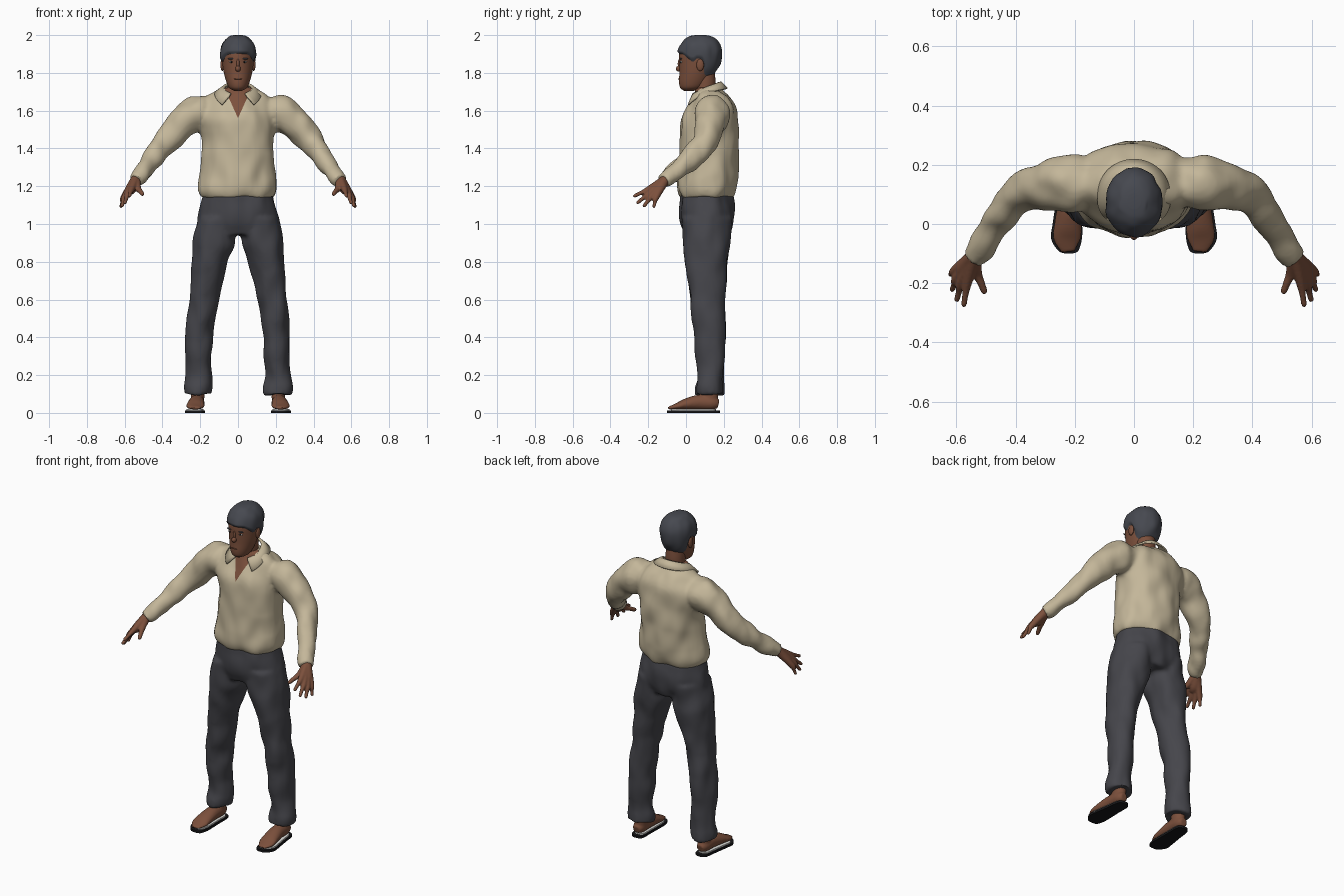
import bpy, bmesh, math
from mathutils import Vector, noise

cube = bpy.data.objects.get("Cube")
if cube:
    bpy.data.objects.remove(cube, do_unlink=True)


def material(name, *rgb):
    m = bpy.data.materials.new(name)
    m.use_nodes = True
    m.diffuse_color = (*rgb, 1)
    m.node_tree.nodes["Principled BSDF"].inputs["Base Color"].default_value = (*rgb, 1)
    return m


CREAM = material("cream cloth", 0.55, 0.47, 0.32)
CHARCOAL = material("charcoal cloth", 0.06, 0.06, 0.07)
HAIR = material("slate hair", 0.062, 0.066, 0.08)
SKIN = material("brown skin", 0.2, 0.08, 0.045)
BLACK = material("black rubber", 0.008, 0.008, 0.009)
WHITE = material("white", 0.75, 0.75, 0.72)
X, Z = Vector((1, 0, 0)), Vector((0, 0, 1))


def spline(stations, steps=5):
    """Catmull-Rom through tuples of any length."""
    p = [stations[0]] + list(stations) + [stations[-1]]
    out = []
    for i in range(1, len(p) - 2):
        for k in range(steps):
            t = k / steps
            out.append([b + 0.5 * t * (c - a + t * (2*a - 5*b + 4*c - d + t * (3*(b - c) + d - a)))
                        for a, b, c, d in zip(p[i-1], p[i], p[i+1], p[i+2])])
    return out + [list(stations[-1])]


def grid(bm, rows, closed=True, caps=True):
    """Skin rows of points; closed joins each row into a ring."""
    vs = [[bm.verts.new(p) for p in row] for row in rows]
    n = len(vs[0])
    for a, b in zip(vs, vs[1:]):
        for i in range(n if closed else n - 1):
            j = (i + 1) % n
            bm.faces.new((a[i], a[j], b[j], b[i]))
    if caps:
        bm.faces.new(vs[0][::-1])
        bm.faces.new(vs[-1])


def tube(bm, stations, side=1, axis=None, ref=X, sides=28):
    """Oval tube through (x, y, z, radius, radius); side=-1 mirrors it."""
    st = spline(stations)
    rows = []
    for i, (x, y, z, a, b) in enumerate(st):
        t = axis or (Vector(st[min(i+1, len(st)-1)][:3]) - Vector(st[max(i-1, 0)][:3])).normalized()
        u = (ref - t * ref.dot(t)).normalized()
        v = t.cross(u)
        ring = []
        for k in range(sides):
            w = math.tau * k / sides
            q = Vector((x, y, z)) + u * a * math.cos(w) + v * b * math.sin(w)
            ring.append((q.x * side, q.y, q.z))
        rows.append(ring)
    grid(bm, rows)


def finish(bm, name, *mats, voxel=0, fold=0, smooth=4):
    """Make the object; optionally fuse overlapping tubes and ruffle the cloth."""
    bmesh.ops.recalc_face_normals(bm, faces=bm.faces)
    me = bpy.data.meshes.new(name)
    bm.to_mesh(me)
    bm.free()
    ob = bpy.data.objects.new(name, me)
    bpy.context.collection.objects.link(ob)
    if voxel:
        r = ob.modifiers.new("fuse", "REMESH")
        r.mode, r.voxel_size = "VOXEL", voxel
        s = ob.modifiers.new("relax", "SMOOTH")
        s.iterations = smooth
        dg = bpy.context.evaluated_depsgraph_get()
        dg.update()
        ob.data = bpy.data.meshes.new_from_object(ob.evaluated_get(dg))
        ob.modifiers.clear()
        me = ob.data
        shift = [v.normal * fold * noise.noise(Vector((v.co.x * 13, v.co.y * 13, v.co.z * 8)))
                 for v in me.vertices]
        for v, d in zip(me.vertices, shift):
            v.co += d
    me.materials.clear()
    for m in mats:
        me.materials.append(m)
    me.shade_smooth()
    return ob


def ball(name, mat, centre, radii):
    bm = bmesh.new()
    bmesh.ops.create_uvsphere(bm, u_segments=16, v_segments=10, radius=1)
    for v in bm.verts:
        v.co = Vector(centre) + Vector(c * r for c, r in zip(v.co, radii))
    return finish(bm, name, mat)


# Shirt: torso and both sleeves fused together
bm = bmesh.new()
torso = [(1.14, .108, .195, .137), (1.18, .11, .21, .152), (1.25, .115, .2, .157),
         (1.35, .118, .19, .16), (1.45, .122, .192, .159), (1.55, .128, .208, .152),
         (1.62, .138, .205, .128), (1.67, .135, .17, .098), (1.7, .125, .12, .077), (1.725, .11, .07, .06)]
tube(bm, [(0, y, z, a, b) for z, y, a, b in torso], axis=Z, sides=40)
sleeve = [(.14, .14, 1.6, .07, .08), (.22, .14, 1.585, .093, .095), (.3, .13, 1.53, .083, .08),
          (.39, .1, 1.43, .068, .062), (.45, .03, 1.35, .058, .055), (.5, -.05, 1.28, .047, .048),
          (.545, -.118, 1.23, .038, .041)]
for s in (1, -1):
    tube(bm, sleeve, s, ref=Z)
shirt = finish(bm, "shirt", CREAM, SKIN, voxel=.011, fold=.013)

# Open neck: cut a V into the shirt front and colour it as skin
bm = bmesh.new()
bm.from_mesh(shirt.data)
tip, slope = 1.56, .45
for s in (1, -1):
    front = [f for f in bm.faces if f.calc_center_median().y < .12 and f.calc_center_median().z > tip - .03]
    geom = front + list({e for f in front for e in f.edges}) + list({v for f in front for v in f.verts})
    bmesh.ops.bisect_plane(bm, geom=geom, plane_co=(0, 0, tip), plane_no=(s, 0, -slope))
for f in bm.faces:
    c = f.calc_center_median()
    f.material_index = int(c.y < .11 and abs(c.x) < slope * (c.z - tip))
    f.smooth = True
bm.to_mesh(shirt.data)
bm.free()

# Collar: a folded band, open in front with lowered points
bm = bmesh.new()
rows = [[], [], []]
for k in range(41):
    w = math.radians(-146 + 292 * k / 40)
    sn, cs = math.sin(w), math.cos(w)
    drop = max(0, (abs(math.degrees(w)) - 85) / 61) ** 1.4
    rows[0].append((.068 * sn, .098 + .075 * cs, 1.72 + .032 * cs))
    rows[1].append((.082 * sn, .1 + .086 * cs, 1.724 + .03 * cs - .02 * drop))
    rows[2].append((.122 * sn + .03 * drop * sn, .105 + .115 * cs, 1.7 + .02 * cs - .05 * drop))
grid(bm, rows, closed=False, caps=False)
collar = finish(bm, "collar", CREAM)
sol = collar.modifiers.new("thickness", "SOLIDIFY")
sol.thickness = .009

# Trousers: hips and both legs fused together
bm = bmesh.new()
hips = [(1.165, .108, .185, .135), (1.08, .113, .205, .146), (1.0, .112, .215, .138), (.94, .11, .2, .115)]
tube(bm, [(0, y, z, a, b) for z, y, a, b in hips], axis=-Z, sides=40)
leg = [(.11, .11, 1.03, .1, .13), (.125, .108, .9, .113, .125), (.15, .108, .8, .098, .113),
       (.175, .113, .65, .084, .094), (.197, .118, .5, .075, .088), (.207, .127, .35, .07, .08),
       (.211, .13, .2, .07, .067), (.212, .127, .14, .076, .073), (.212, .127, .098, .074, .075)]
for s in (1, -1):
    tube(bm, leg, s, axis=-Z)
finish(bm, "trousers", CHARCOAL, voxel=.011, fold=.012)

# Hands: each finger runs from the wrist over its knuckle to the tip
wrist = (.54, -.105, 1.24)
fingers = [((.53, -.165, 1.19), (.503, -.235, 1.155), .013),
           ((.563, -.195, 1.185), (.576, -.28, 1.145), .011),
           ((.583, -.195, 1.163), (.6, -.262, 1.108), .011),
           ((.598, -.182, 1.148), (.616, -.226, 1.09), .011),
           ((.605, -.158, 1.142), (.622, -.172, 1.085), .01)]
for s, label in ((1, "left"), (-1, "right")):
    bm = bmesh.new()
    for knuckle, end, r in fingers:
        k, e = Vector(knuckle), Vector(end)
        tube(bm, [(*wrist, .024, .024), (*k, .017, .017), (*k.lerp(e, .5), r, r),
                  (*k.lerp(e, .9), r * .85, r * .85), (*e, r * .4, r * .4)], s, ref=X, sides=12)
    tube(bm, [(*wrist, .026, .026), (.568, -.15, 1.185, .025, .032), (.58, -.18, 1.167, .016, .024)], s, ref=Z, sides=16)
    finish(bm, label + "_hand", SKIN, voxel=.005, smooth=2)

# Feet on thin soles
foot = [(.215, .172, .045, .022, .022), (.216, .14, .052, .036, .036), (.218, .07, .056, .04, .04),
        (.223, 0, .046, .046, .03), (.226, -.05, .034, .047, .017), (.222, -.094, .025, .024, .007)]
outline = spline([(.18, .215, .012), (.16, .215, .036), (.08, .22, .043), (0, .225, .05),
                  (-.05, .228, .052), (-.09, .222, .034), (-.1, .22, .012)])
for s, label in ((1, "left"), (-1, "right")):
    bm = bmesh.new()
    tube(bm, foot, s, ref=X)
    tube(bm, [(.215, .125, .05, .036, .042), (.213, .125, .1, .036, .045), (.212, .127, .2, .045, .045)], s, axis=Z)
    finish(bm, label + "_foot", SKIN, voxel=.006)
    for name, mat, low, high, scale in (("sole", BLACK, 0, .013, 1), ("insole", WHITE, .012, .021, .85)):
        bm = bmesh.new()
        loop = [(s * (x + h * scale), y) for y, x, h in outline] + \
               [(s * (x - h * scale), y) for y, x, h in reversed(outline)]
        grid(bm, [[(x, y * scale + .04 * (1 - scale), z) for x, y in loop] for z in (low, high)])
        ob = finish(bm, label + "_" + name, mat)
        ob.data.shade_flat()

# Head shape, looked up by angle from the front and height
skull = spline([(1.705, .015, .02, .025), (1.72, .028, .046, .058), (1.75, .04, .061, .077),
                (1.8, .055, .075, .09), (1.85, .068, .083, .104), (1.9, .072, .086, .108),
                (1.94, .074, .078, .097), (1.97, .076, .056, .072), (1.985, .076, .034, .045),
                (1.99, .076, .012, .015)])


def head_point(w, z, off=0):
    for p, q in zip(skull, skull[1:]):
        if z <= q[0]:
            break
    t = max(0, min(1, (z - p[0]) / (q[0] - p[0])))
    _, y, a, b = [m + (n - m) * t for m, n in zip(p, q)]
    return Vector(((a + off) * math.sin(w), y - (b + off) * math.cos(w), z))


ANGLES = [math.tau * k / 48 for k in range(48)]
bm = bmesh.new()
grid(bm, [[head_point(w, row[0]) for w in ANGLES] for row in skull])
for co, no in (((0, .02, 1.81), (0, -.08, 1)), ((0, .115, 1.78), (0, 1, 0))):
    bmesh.ops.bisect_plane(bm, geom=bm.verts[:] + bm.edges[:] + bm.faces[:], plane_co=co, plane_no=no)
for f in bm.faces:
    c = f.calc_center_median()
    f.material_index = int(c.z < 1.81 + .08 * (c.y - .02) and c.y < .115)
finish(bm, "head", SKIN, CREAM)

bm = bmesh.new()
tube(bm, [(0, .11, 1.62, .07, .06), (0, .102, 1.7, .056, .055), (0, .1, 1.76, .055, .056),
          (0, .095, 1.82, .055, .055)], axis=Z)
finish(bm, "neck", SKIN)

# Hair: a cap whose lower edge follows the hairline
hairline = [(0, 1.902), (35, 1.9), (55, 1.88), (72, 1.855), (84, 1.878), (100, 1.87), (115, 1.8),
            (135, 1.778), (180, 1.772)]


def hair_bottom(w):
    d = math.degrees(w)
    d = min(d, 360 - d)
    for (a, za), (b, zb) in zip(hairline, hairline[1:]):
        if d <= b:
            return za + (zb - za) * (d - a) / (b - a)
    return hairline[-1][1]


bm = bmesh.new()
rows = []
for k in range(25):
    t = math.sin(k / 24 * math.pi / 2)
    ring = []
    for w in ANGLES:
        low = hair_bottom(w)
        p = head_point(w, low + (1.99 - low) * t, .011 * min(1, k / 2))
        p.z += .01 * t
        lump = .006 * noise.noise(Vector((p.x * 25, p.y * 25, p.z * 12))) if 0 < k < 20 else 0
        ring.append(p + Vector((math.sin(w), -math.cos(w), 0)) * lump)
    rows.append(ring)
grid(bm, rows, caps=False)
bm.faces.new(list(bm.verts)[-48:])
finish(bm, "hair", HAIR)

# Face details
ball("nose", SKIN, (0, -.036, 1.822), (.014, .018, .016))
ball("nose_bridge", SKIN, (0, -.03, 1.848), (.009, .014, .03))
ball("mouth", SKIN, (0, -.0385, 1.768), (.024, .004, .0025))
for s, label in ((1, "left"), (-1, "right")):
    ball(label + "_ear", SKIN, (s * .083, .075, 1.842), (.01, .02, .032))
    y = head_point(s * .42, 1.858).y
    ball(label + "_eye", WHITE, (s * .035, y + .002, 1.858), (.012, .006, .005))
    ball(label + "_iris", BLACK, (s * .035, y - .002, 1.858), (.006, .004, .005))
    ball(label + "_brow", HAIR, (s * .036, y, 1.875), (.02, .006, .004))
